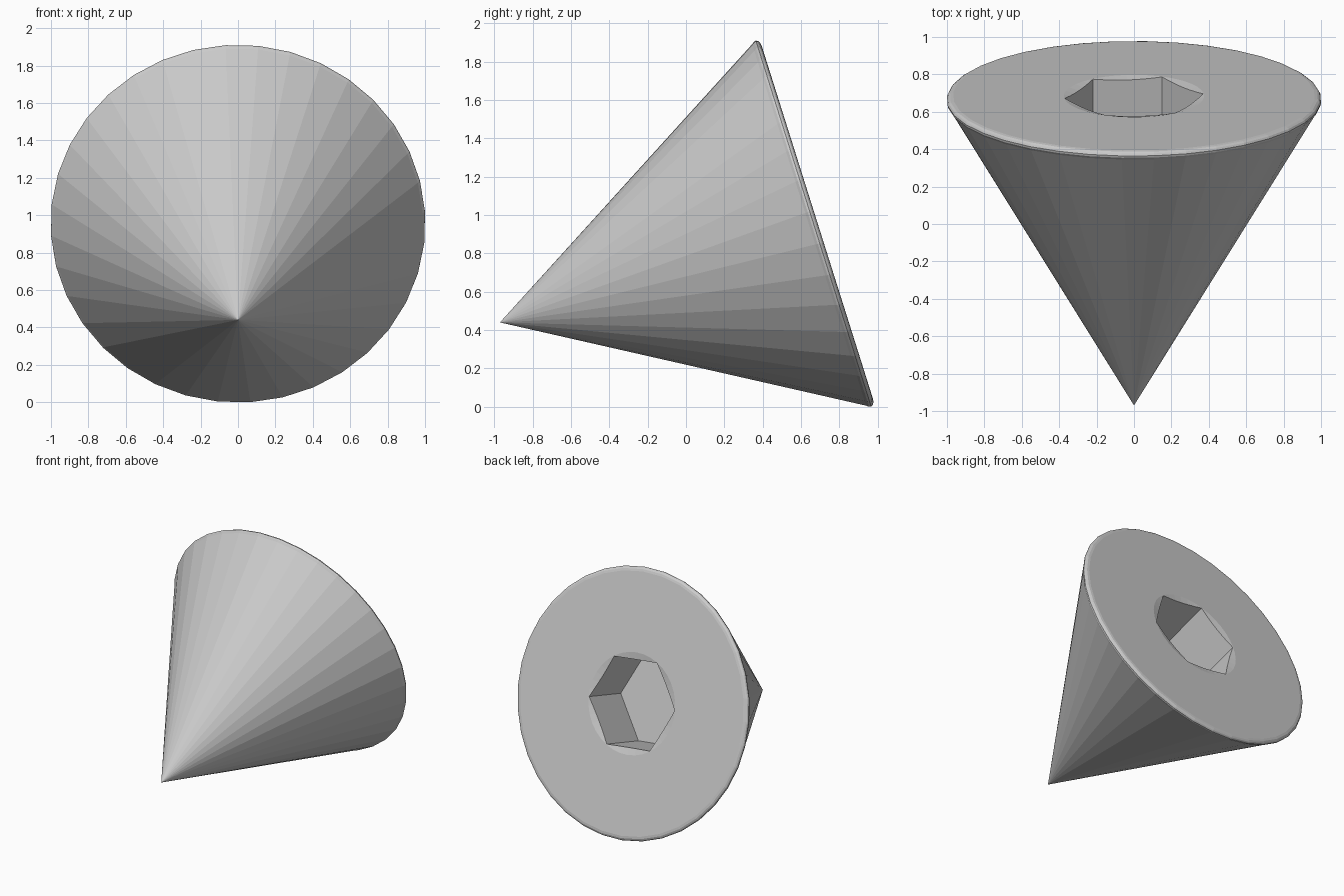
import bpy, bmesh
from math import radians, cos, sin, pi
from mathutils import Matrix

if "Cube" in bpy.data.objects:
    bpy.data.objects.remove(bpy.data.objects["Cube"])

TWIST = radians(6.2)                       # small roll of the screw about its axis
PLACE = Matrix.Translation((0, -0.97, 0.44)) @ Matrix.Rotation(radians(-72.5), 4, 'X')
FACE = 1.735                               # distance from tip to flat face


def lathe(name, profile, sides):
    """Solid of revolution from (radius, height) points; radius 0 closes to a point."""
    bm = bmesh.new()
    rings = []
    for r, h in profile:
        n = sides if r > 0 else 1
        rings.append([bm.verts.new((r * cos(TWIST + 2 * pi * i / sides),
                                    r * sin(TWIST + 2 * pi * i / sides), h)) for i in range(n)])
    for a, b in zip(rings, rings[1:]):
        for i in range(sides):
            j = (i + 1) % sides
            if len(a) == 1:
                bm.faces.new((a[0], b[j], b[i]))
            else:
                bm.faces.new((a[i], a[j], b[j], b[i]))
    for ring in (rings[0], rings[-1]):
        if len(ring) > 1:
            bm.faces.new(ring)
    bmesh.ops.recalc_face_normals(bm, faces=bm.faces)
    mesh = bpy.data.meshes.new(name)
    bm.to_mesh(mesh)
    bm.free()
    obj = bpy.data.objects.new(name, mesh)
    bpy.context.collection.objects.link(obj)
    obj.matrix_world = PLACE
    return obj


# Conical screw head with a rounded rim
head = lathe("countersunk_head", [(0, 0), (0.99, 1.69), (1.0, 1.703), (1.002, 1.714),
                                  (0.996, 1.725), (0.985, 1.732), (0.968, FACE)], 36)

# Hexagonal socket and its shallow round lead-in
cutters = [
    lathe("socket_cutter", [(0.372, FACE - 0.42), (0.372, FACE + 0.2)], 6),
    lathe("lead_in_cutter", [(0, FACE - 0.08), (0.376, FACE), (0.376, FACE + 0.1)], 36),
]
bpy.context.view_layer.objects.active = head
for cutter in cutters:
    cutter.hide_render = True
    mod = head.modifiers.new(cutter.name, 'BOOLEAN')
    mod.operation = 'DIFFERENCE'
    mod.solver = 'EXACT'
    mod.object = cutter
    bpy.ops.object.modifier_apply(modifier=mod.name)
for cutter in cutters:
    bpy.data.objects.remove(cutter)
